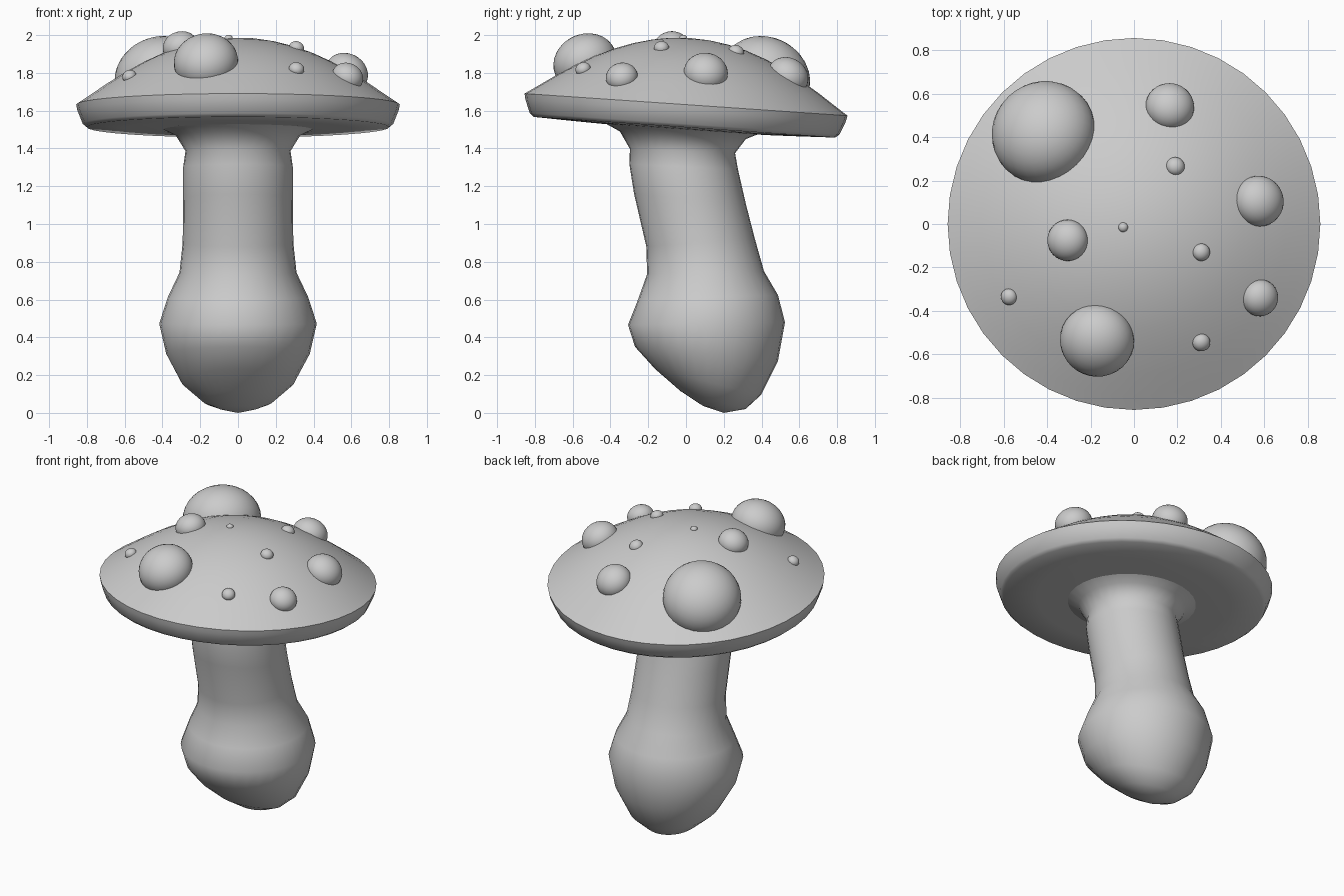
import bpy, bmesh, math
from mathutils import Vector, Matrix

if "Cube" in bpy.data.objects:
    bpy.data.objects.remove(bpy.data.objects["Cube"])

SEG = 40
TILT = Matrix.Translation((0, 0, 1.63)) @ Matrix.Rotation(-0.0685, 4, 'X') @ Matrix.Translation((0, 0, -1.63))


def finish(name, bm, angle=50):
    bmesh.ops.recalc_face_normals(bm, faces=bm.faces)
    me = bpy.data.meshes.new(name)
    bm.to_mesh(me)
    bm.free()
    ob = bpy.data.objects.new(name, me)
    bpy.context.collection.objects.link(ob)
    bpy.ops.object.select_all(action='DESELECT')
    ob.select_set(True)
    bpy.context.view_layer.objects.active = ob
    bpy.ops.object.shade_smooth_by_angle(angle=math.radians(angle))
    return ob


def skin(name, rings, start, end, angle=50):
    """Bridge rings of points and close both ends with a fan."""
    bm = bmesh.new()
    loops = [[bm.verts.new(p) for p in r] for r in rings]
    n = len(loops[0])
    for a, b in zip(loops, loops[1:]):
        for i in range(n):
            j = (i + 1) % n
            bm.faces.new((a[i], a[j], b[j], b[i]))
    for tip, loop in ((start, loops[0]), (end, loops[-1])):
        v = bm.verts.new(tip)
        for i in range(n):
            bm.faces.new((v, loop[i], loop[(i + 1) % n]))
    return finish(name, bm, angle)


def angles(n):
    return [2 * math.pi * i / n for i in range(n)]


# Bent stem: each ring is front y, front z, back y, back z, half width
stem = [
    (.09, .037, .255, .01, .10), (-.03, .116, .315, .02, .19),
    (-.164, .233, .397, .095, .30), (-.27, .35, .487, .275, .38),
    (-.307, .466, .524, .48, .417), (-.254, .60, .487, .624, .372),
    (-.206, .735, .413, .75, .31), (-.21, .88, .365, .92, .293),
    (-.275, 1.16, .317, 1.106, .29), (-.30, 1.317, .275, 1.29, .29),
    (-.297, 1.397, .26, 1.375, .278), (-.35, 1.49, .317, 1.45, .33),
    (-.45, 1.545, .42, 1.49, .43)]
rings = []
for y0, z0, y1, z1, w in stem:
    rings.append([(w * math.cos(t), (y0 + y1) / 2 + (y1 - y0) / 2 * math.sin(t),
                   (z0 + z1) / 2 + (z1 - z0) / 2 * math.sin(t)) for t in angles(32)])
skin("stem", rings, (.2, 0, 0) and (0, .2, 0), (0, 0, 1.53), 60)

# Tilted cap: lathe of radius, height
dome = [(0, 1.985), (.1, 1.98), (.2, 1.964), (.3, 1.938), (.4, 1.902), (.5, 1.856),
        (.6, 1.8), (.7, 1.738), (.8, 1.67), (.857, 1.632)]
under = [(.85, 1.6), (.822, 1.53), (.80, 1.512), (.6, 1.505), (.43, 1.5)]
rings = [[TILT @ Vector((r * math.cos(t), r * math.sin(t), z)) for t in angles(SEG)]
         for r, z in dome[1:] + under]
skin("cap", rings, TILT @ Vector((0, 0, 1.985)), TILT @ Vector((0, 0, 1.5)), 40)


def dome_at(r):
    """Height and slope of the cap at a radius."""
    for (r0, z0), (r1, z1) in zip(dome, dome[1:]):
        if r <= r1:
            s = (z1 - z0) / (r1 - r0)
            return z0 + s * (r - r0), s
    return dome[-1][1], -.7


# Warts on the cap: x, y, radius
warts = [(-.415, .42, .243), (.165, .54, .112), (.19, .265, .043), (.575, .105, .117),
         (-.305, -.075, .095), (-.05, -.015, .022), (.31, -.13, .04), (-.575, -.335, .038),
         (.58, -.34, .085), (-.17, -.535, .171), (.31, -.545, .041)]
for k, (x, y, rad) in enumerate(warts):
    r = math.hypot(x, y)
    z, s = dome_at(r)
    p = TILT @ Vector((x, y, z))
    p.x, p.y = x, y
    n = TILT.to_3x3() @ Vector((-s * x / r, -s * y / r, 1))
    bm = bmesh.new()
    bmesh.ops.create_uvsphere(bm, u_segments=32, v_segments=16, radius=rad)
    rot = Vector((0, 0, 1)).rotation_difference(n).to_matrix().to_4x4()
    bm.transform(Matrix.Translation(p) @ rot @ Matrix.Diagonal((1, 1, .86, 1)))
    finish(f"wart_{k + 1}", bm)
